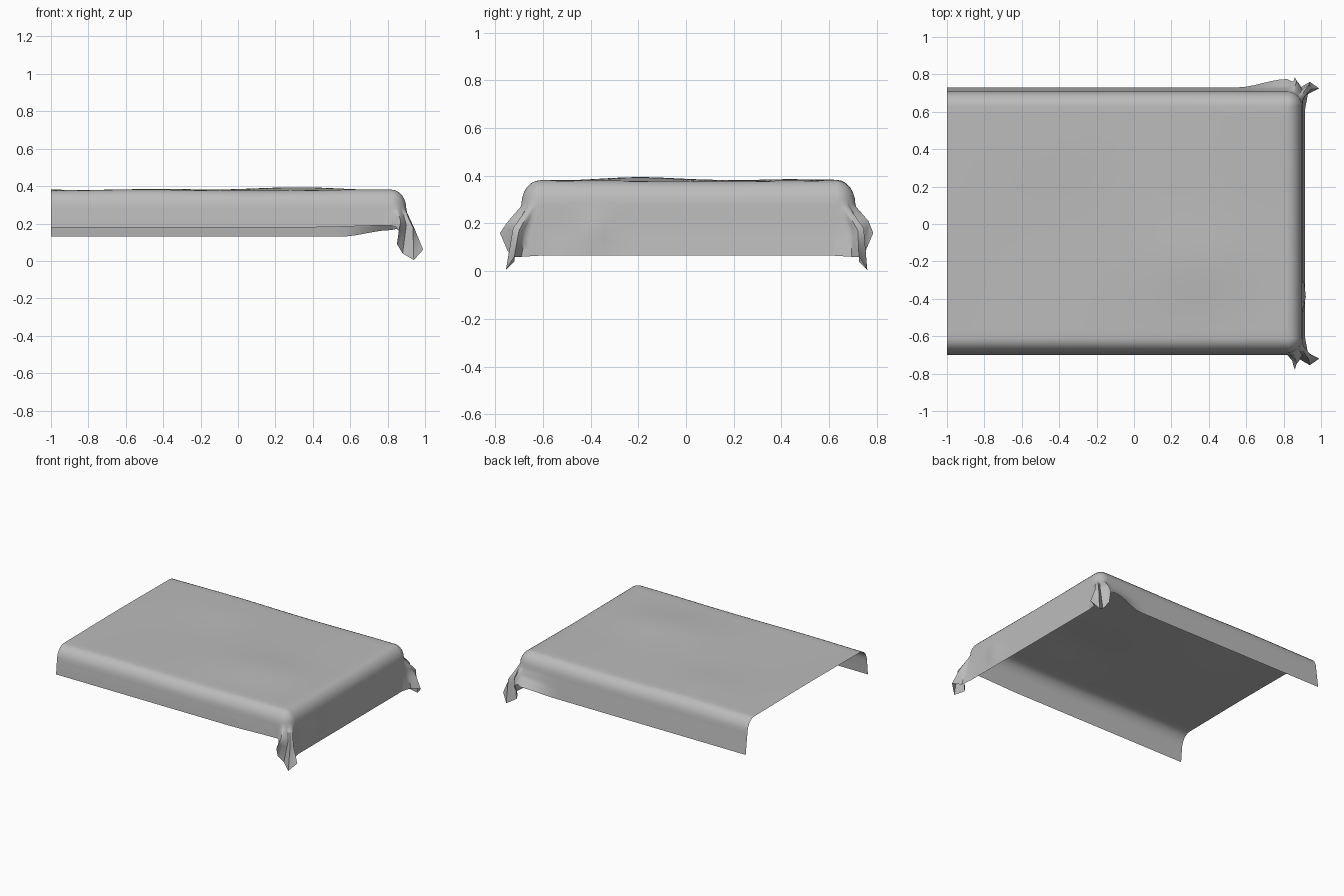
import bpy, bmesh, math
from mathutils import Vector

if "Cube" in bpy.data.objects:
    bpy.data.objects.remove(bpy.data.objects["Cube"])

# Draped bed cover: a thin open sheet, flat on top, hanging on three sides,
# with crumpled corner folds at the +x end.
X0, X1 = -1.0, 0.82          # flat top extent in x
Y0, Y1 = -0.61, 0.63         # flat top extent in y
R, ARC_Z = 0.08, 0.28        # rounded rim: horizontal radius, lower height
NX, NY, NARC, NHANG = 40, 28, 6, 4


def gauss(x, y, cx, cy, sx, sy):
    return math.exp(-((x - cx) / sx) ** 2 - ((y - cy) / sy) ** 2)


def top_z(x, y):
    """Gently uneven height of the top."""
    return (0.379 + 0.014 * gauss(x, y, 0.35, -0.2, 0.3, 0.22)
            + 0.006 * gauss(x, y, -0.4, 0.4, 0.25, 0.2)
            + 0.003 * math.sin(5 * x + 1) * math.cos(4 * y))


def smooth(t):
    t = max(0.0, min(1.0, t))
    return t * t * (3 - 2 * t)


# Corner fold control points, from the long side round to the end
FOLD_MID = [(0.82, -0.695, 0.235), (0.845, -0.71, 0.225), (0.87, -0.745, 0.21),
            (0.88, -0.735, 0.20), (0.90, -0.70, 0.19), (0.935, -0.725, 0.18),
            (0.945, -0.70, 0.17), (0.91, -0.67, 0.17), (0.905, -0.61, 0.17)]
FOLD_LOW = [(0.82, -0.70, 0.19), (0.845, -0.73, 0.18), (0.86, -0.78, 0.16),
            (0.85, -0.75, 0.09), (0.88, -0.72, 0.04), (0.94, -0.755, 0.005),
            (0.99, -0.72, 0.06), (0.93, -0.69, 0.06), (0.915, -0.61, 0.065)]


def sample(points, t):
    f = t * (len(points) - 1)
    i = min(int(f), len(points) - 2)
    return Vector(points[i]).lerp(Vector(points[i + 1]), f - i)


def column(core_xy, direction, mid, low):
    """One strand of cloth: rim arc, then hang through mid to low."""
    cx, cy = core_xy
    zt = top_z(cx, cy)
    pts = []
    for k in range(NARC + 1):
        a = math.pi / 2 * k / NARC
        off = R * math.sin(a)
        pts.append(Vector((cx + direction[0] * off, cy + direction[1] * off,
                           ARC_Z + (zt - ARC_Z) * math.cos(a))))
    end, mid, low = pts[-1], Vector(mid), Vector(low)
    pts += [end.lerp(mid, k / NHANG) for k in range(1, NHANG + 1)]
    pts += [mid.lerp(low, k / NHANG) for k in range(1, NHANG + 1)]
    return pts


def corner_columns(side):
    cols, n = [], 24
    for k in range(n + 1):
        t = k / n
        a = math.pi / 2 * t
        mid, low = sample(FOLD_MID, t), sample(FOLD_LOW, t)
        cy = Y0
        if side > 0:                       # back corner: mirrored and flared
            w = max(0.0, 1 - t * 5)
            cy = Y1
            mid.y = -mid.y + 0.02 + 0.015 * w
            low.y = -low.y + 0.005 + 0.07 * w
            mid.z -= 0.015 * w
            low.z -= 0.025 * w
        cols.append(column((X1, cy), (math.sin(a), side * math.cos(a)), mid, low))
    return cols


xs = [X0 + (X1 - X0) * i / NX for i in range(NX + 1)]
ys = [Y0 + (Y1 - Y0) * j / NY for j in range(NY + 1)]

# Strands all the way round: front side, corner, end, corner, back side
cols = [column((x, Y0), (0, -1), (x, -0.695, 0.235),
               (x, -0.70, 0.18 + 0.01 * smooth((x - 0.4) / 0.42))) for x in xs]
cols += corner_columns(-1)
for y in ys:
    lump = 0.014 * math.exp(-((y + 0.38) / 0.05) ** 2)
    cols.append(column((X1, y), (1, 0), (0.905 + lump, y, 0.17),
                       (0.915, y, 0.065)))
cols += reversed(corner_columns(1))
for x in reversed(xs):
    f = smooth((x - 0.55) / 0.27)
    cols.append(column((x, Y1), (0, 1), (x, 0.72 + 0.01 * f, 0.205 + 0.015 * f),
                       (x, 0.73 + 0.045 * f, 0.13 + 0.035 * f)))

bm = bmesh.new()


def add_grid(rows):
    vs = [[bm.verts.new(p) for p in row] for row in rows]
    for a, b in zip(vs, vs[1:]):
        for j in range(len(a) - 1):
            bm.faces.new((a[j], b[j], b[j + 1], a[j + 1]))


add_grid([[Vector((x, y, top_z(x, y))) for y in ys] for x in xs])   # flat top
add_grid(cols)                                                      # hanging skirt
bmesh.ops.remove_doubles(bm, verts=bm.verts[:], dist=0.0005)
bmesh.ops.recalc_face_normals(bm, faces=bm.faces[:])
bm.normal_update()
if sum(f.normal.z * f.calc_area() for f in bm.faces) < 0:
    bmesh.ops.reverse_faces(bm, faces=bm.faces[:])

mesh = bpy.data.meshes.new("bed_cover")
bm.to_mesh(mesh)
bm.free()
cover = bpy.data.objects.new("bed_cover", mesh)
bpy.context.collection.objects.link(cover)

grey = bpy.data.materials.new("grey_cloth")
grey.diffuse_color = (0.5, 0.5, 0.5, 1)
grey.use_nodes = True
grey.node_tree.nodes["Principled BSDF"].inputs["Base Color"].default_value = grey.diffuse_color
mesh.materials.append(grey)

bpy.context.view_layer.objects.active = cover
cover.select_set(True)
bpy.ops.object.shade_smooth_by_angle(angle=math.radians(50))
